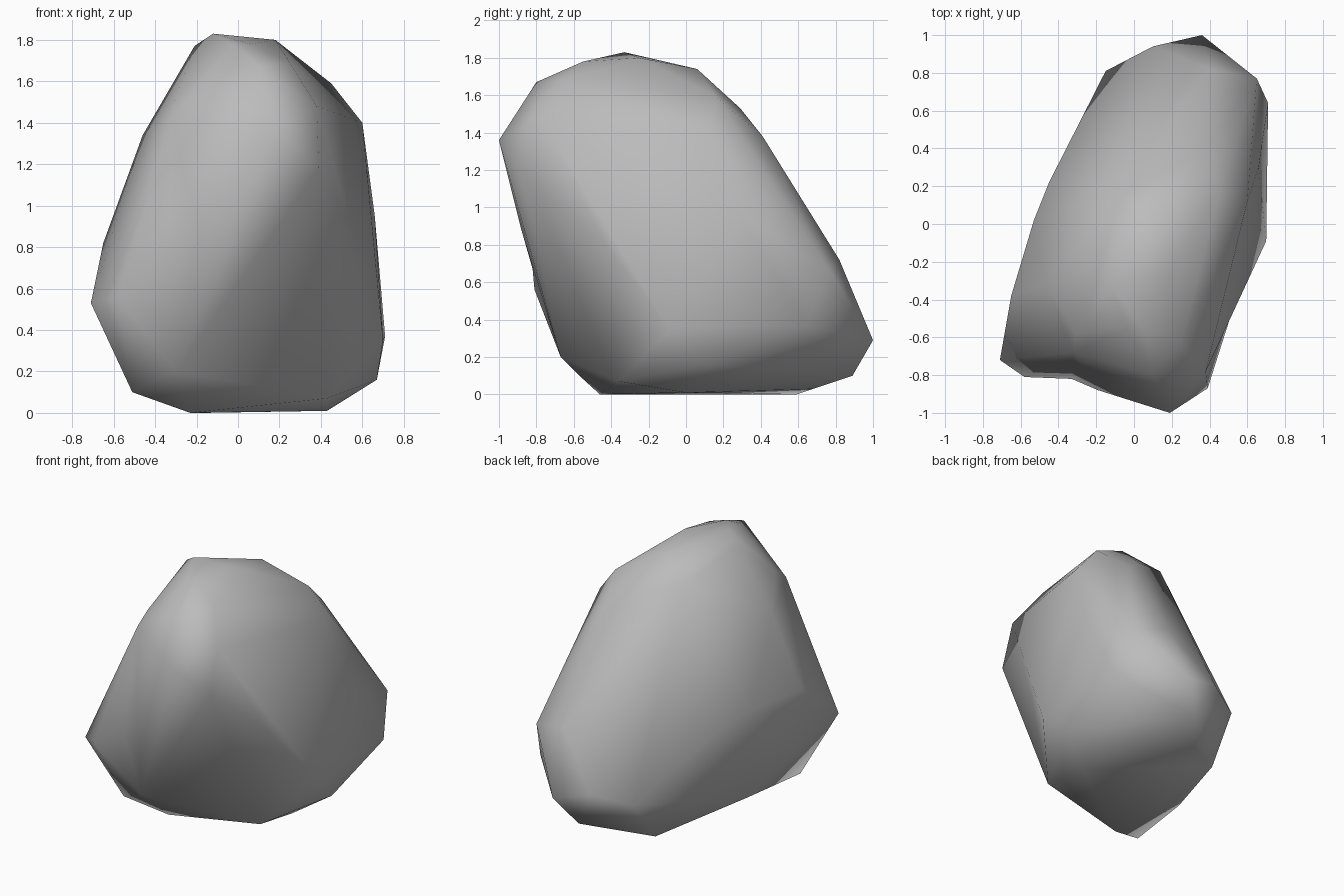
import bpy
import bmesh
from mathutils import Vector
from mathutils.geometry import intersect_point_line

# Remove the default cube
default_cube = bpy.data.objects.get("Cube")
if default_cube:
    bpy.data.objects.remove(default_cube, do_unlink=True)

UNIT = 0.01  # corners are given in hundredths

# Corners of the boulder, grouped by zone
crown = [
    (-12, -33, 183), (18, -25, 180), (6, -55, 178), (-3, -55, 178),
    (15, 6, 174), (-21, -28, 177), (20, 29, 153), (-9, 16, 163),
]
shoulders = [
    (10, -80, 167), (25, -63, 169), (38, -78, 148), (45, 16, 159),
    (60, 12, 140), (38, 41, 138), (-46, -32, 134), (-31, -58, 150),
    (-32, -68, 142),
]
nose = [(19, -100, 136), (39, -87, 118), (-58, -81, 56), (-71, -72, 53)]
flanks = [
    (70, -9, 35), (66, 30, 95), (71, 64, 37),
    (-65, -38, 82), (-53, 2, 78), (-45, 22, 73),
]
tail = [
    (65, 77, 66), (40, 82, 72), (36, 100, 29),
    (10, 94, 36), (-15, 81, 30), (23, 89, 10),
]
underside = [
    (67, 11, 16), (43, 0, 1), (43, -36, 7), (-23, -46, 0), (-51, -57, 10),
    (-30, -67, 20), (-44, -7, 10), (-17, 59, 0), (9, 68, 3),
]

# Shallow hollows pressed into the ridges
hollows = [(53, -43, 80), (-19, -88, 88), (-33, -82, 67)]


def make_material(name, colour):
    """One flat, matte colour."""
    material = bpy.data.materials.new(name)
    material.use_nodes = True
    material.diffuse_color = colour
    shader = next(node for node in material.node_tree.nodes
                  if node.type == 'BSDF_PRINCIPLED')
    shader.inputs["Base Color"].default_value = colour
    shader.inputs["Roughness"].default_value = 1.0
    return material


def distance_to_edge(point, edge):
    """Distance from a point to the nearest spot on an edge."""
    start, end = (v.co for v in edge.verts)
    fraction = intersect_point_line(point, start, end)[1]
    fraction = min(max(fraction, 0), 1)
    return (start.lerp(end, fraction) - point).length


def press_hollow(bm, point):
    """Split the nearest ridge and pull the new corner to the point."""
    ridge = min(bm.edges, key=lambda edge: distance_to_edge(point, edge))
    split = bmesh.ops.subdivide_edges(bm, edges=[ridge], cuts=1)
    for item in split["geom_inner"]:
        if isinstance(item, bmesh.types.BMVert):
            item.co = point


def make_stone(name, zones, dents, material):
    """Wrap a faceted skin around the corners, then press in the dents."""
    bm = bmesh.new()
    for zone in zones:
        for corner in zone:
            bm.verts.new(Vector(corner) * UNIT)
    bmesh.ops.convex_hull(bm, input=list(bm.verts))

    # Drop any corner that ended up inside the skin
    inside = [v for v in bm.verts if not v.link_faces]
    bmesh.ops.delete(bm, geom=inside, context='VERTS')
    for dent in dents:
        press_hollow(bm, Vector(dent) * UNIT)
    bmesh.ops.triangulate(bm, faces=list(bm.faces))
    bmesh.ops.recalc_face_normals(bm, faces=list(bm.faces))

    # Soft shading over the whole stone
    for face in bm.faces:
        face.smooth = True

    mesh = bpy.data.meshes.new(name)
    bm.to_mesh(mesh)
    bm.free()
    mesh.materials.append(material)
    stone = bpy.data.objects.new(name, mesh)
    bpy.context.collection.objects.link(stone)


# Boulder
stone_grey = make_material("stone_grey", (0.5, 0.5, 0.5, 1.0))
all_zones = [crown, shoulders, nose, flanks, tail, underside]
make_stone("boulder", all_zones, hollows, stone_grey)
